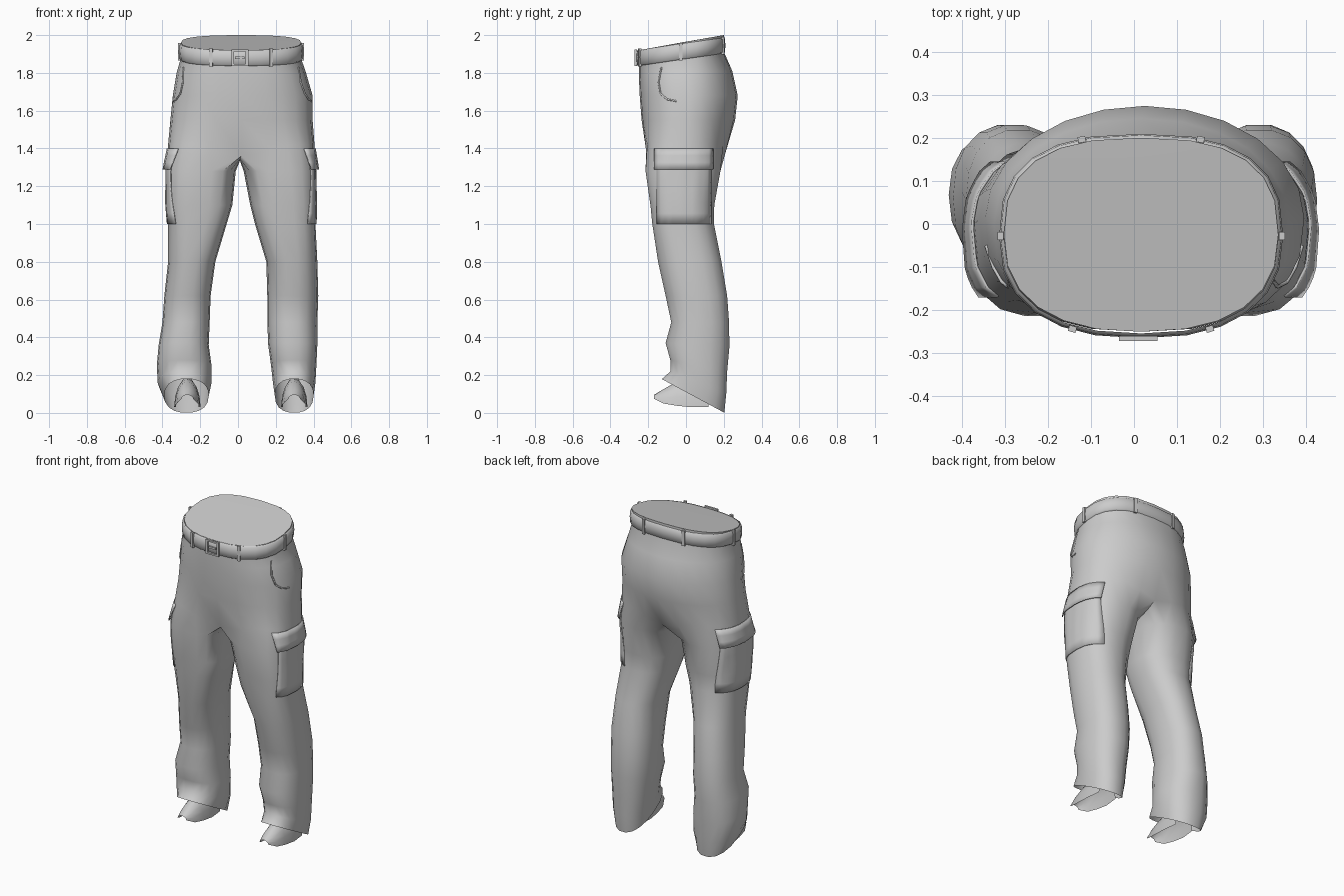
import bpy, bmesh, math
from mathutils import Vector, Matrix
from mathutils.bvhtree import BVHTree

if "Cube" in bpy.data.objects:
    bpy.data.objects.remove(bpy.data.objects["Cube"])


def finish(bm, name, angle=40, recalc=True):
    if recalc:
        bmesh.ops.recalc_face_normals(bm, faces=bm.faces)
    me = bpy.data.meshes.new(name)
    bm.to_mesh(me)
    bm.free()
    ob = bpy.data.objects.new(name, me)
    bpy.context.collection.objects.link(ob)
    bpy.ops.object.select_all(action='DESELECT')
    ob.select_set(True)
    bpy.context.view_layer.objects.active = ob
    bpy.ops.object.shade_smooth_by_angle(angle=math.radians(angle))
    return ob


def spow(v, n):
    return math.copysign(abs(v) ** (2 / n), v)


def oval(a, x0, x1, yf, yb, z, rise, nf=2.3, nb=2.3):
    """Point at angle a on a rounded section; rise lifts the back edge."""
    c, s = math.cos(a), math.sin(a)
    n = nf if s < 0 else nb
    return Vector(((x0 + x1) / 2 + (x1 - x0) / 2 * spow(c, n),
                   (yf + yb) / 2 + (yb - yf) / 2 * spow(s, n),
                   z + rise * spow(s, n)))


def bridge(bm, a, b, closed=True):
    for i in range(len(a) if closed else len(a) - 1):
        j = (i + 1) % len(a)
        bm.faces.new((a[i], a[j], b[j], b[i]))


# Trousers: hip sections (z, rise, x0, x1, front, back, front/back roundness)
hips = [(1.96, .04, -.302, .335, -.25, .20, 2.4, 2.6),
        (1.88, .033, -.302, .333, -.25, .20, 2.4, 2.5),
        (1.80, .01, -.325, .36, -.25, .245, 2.5, 2.1),
        (1.68, 0, -.345, .395, -.245, .274, 2.5, 2.0),
        (1.55, 0, -.358, .395, -.235, .26, 2.6, 2.0),
        (1.42, 0, -.37, .405, -.225, .225, 3.1, 2.2)]
# Leg sections (z, rise, left outer, left inner, right inner, right outer, front, back)
legs = [(1.28, 0, -.378, -.012, .03, .408, -.216, .185),
        (1.10, 0, -.38, -.03, .065, .413, -.19, .152),
        (1.00, 0, -.37, -.06, .09, .41, -.18, .15),
        (.80, 0, -.37, -.12, .15, .42, -.15, .19),
        (.62, 0, -.39, -.145, .155, .425, -.11, .22),
        (.48, 0, -.40, -.15, .155, .42, -.08, .23),
        (.36, -.01, -.42, -.155, .16, .42, -.11, .232),
        (.25, -.03, -.43, -.14, .175, .415, -.085, .22),
        (.16, -.06, -.425, -.14, .185, .41, -.085, .215),
        (.09, -.09, -.39, -.155, .195, .40, -.13, .205)]

bm = bmesh.new()
prev = None
for z, r, x0, x1, yf, yb, nf, nb in hips:
    ring = [bm.verts.new(oval(math.radians(-90 + 15 * k), x0, x1, yf, yb, z, r, nf, nb))
            for k in range(24)]
    if prev:
        bridge(bm, prev, ring)
    else:
        mid = bm.verts.new((.015, -.03, 1.96))
        for i in range(24):
            bm.faces.new((ring[i], ring[(i + 1) % 24], mid))
    prev = ring

# Crotch line runs from back to front and splits the hip ring into two legs
for k, dz, pull in ((0, .06, .88), (1, .03, .96), (-1, .03, .96),
                    (12, .05, .92), (11, .025, .98), (13, .025, .98)):
    prev[k].co.z -= dz
    prev[k].co.y *= pull
crotch = []
for k in range(1, 6):
    t = k / 3 - 1
    crotch.append(bm.verts.new((.01, -.19 * t, 1.335 + .02 * t * t)))
for side in (1, -1):
    ring = [prev[(side * k) % 24] for k in range(13)] + crotch
    for z, r, lo, li, ri, ro, yf, yb in legs:
        x0, x1 = (ri, ro) if side > 0 else (lo, li)
        new = []
        for k in range(18):
            a = math.radians(-120 + 20 * k)
            if side < 0:
                a = math.pi - a
            new.append(bm.verts.new(oval(a, x0, x1, yf, yb, z, r, 3.0 if z > .9 else 2.4)))
        bridge(bm, ring, new)
        ring = new
bmesh.ops.recalc_face_normals(bm, faces=bm.faces)
tree = BVHTree.FromBMesh(bm)
finish(bm, "trousers", 60)


def on_side(side, y, z, off):
    """Point on the outer face of the trousers, pushed outwards."""
    p, n, _, _ = tree.ray_cast(Vector((side * 2, y, z)), Vector((-side, 0, 0)))
    return p + Vector((side * off, 0, 0))


# Side patches: cargo pocket body and flap
def patch(name, side, y0, y1, z0, z1, low, high, rows):
    bm = bmesh.new()
    prev = None
    for i in range(rows + 1):
        v = i / rows
        row = [bm.verts.new(on_side(side, y0 + (y1 - y0) * k / 14, z0 + (z1 - z0) * v,
                                    low + (high - low) * v)) for k in range(15)]
        if prev:
            bridge(bm, prev, row, False)
        prev = row
    bmesh.ops.recalc_face_normals(bm, faces=bm.faces)
    bm.faces.ensure_lookup_table()
    if bm.faces[0].normal.x * side < 0:
        bmesh.ops.reverse_faces(bm, faces=bm.faces)
    ob = finish(bm, name, recalc=False)
    m = ob.modifiers.new("thickness", 'SOLIDIFY')
    m.thickness, m.offset = .006, -1


for side, word in ((1, "right"), (-1, "left")):
    patch(word + "_cargo_pocket", side, -.155, .135, 1.0, 1.34, .007, .007, 6)
    patch(word + "_pocket_flap", side, -.17, .145, 1.29, 1.40, .022, .007, 3)
    # Curved seam of the hip pocket
    cu = bpy.data.curves.new(word + "_hip_pocket_seam", 'CURVE')
    cu.dimensions, cu.bevel_depth, cu.bevel_resolution = '3D', .005, 1
    path = [(-.13, 1.83), (-.145, 1.75), (-.135, 1.69), (-.10, 1.66), (-.05, 1.65)]
    sp = cu.splines.new('POLY')
    sp.points.add(len(path) - 1)
    for p, (y, z) in zip(sp.points, path):
        p.co = (*on_side(side, y, z, .002), 1)
    bpy.context.collection.objects.link(bpy.data.objects.new(cu.name, cu))


# Belt: rounded band around the tilted waist
def belt_point(a, off, dz):
    return oval(a, -.302 - off, .335 + off, -.254 - off, .198 + off, 1.912 + dz, .033, 2.4, 2.6)


bm = bmesh.new()
rings = [[bm.verts.new(belt_point(math.radians(15 * k), off, dz)) for k in range(24)]
         for off, dz in ((0, -.042), (.008, -.036), (.011, 0), (.008, .036), (0, .042))]
for a, b in zip(rings, rings[1:] + rings[:1]):
    bridge(bm, a, b)
finish(bm, "belt", 50)


def box(name, centre, size, turn=0):
    bm = bmesh.new()
    m = (Matrix.Translation(centre) @ Matrix.Rotation(turn, 4, 'Z')
         @ Matrix.Diagonal((*size, 1)))
    bmesh.ops.create_cube(bm, size=1, matrix=m)
    return finish(bm, name)


# Belt loops
for i, deg in enumerate((-115, -65, 0, 71, 109, 180)):
    a = math.radians(deg)
    d = belt_point(a + .05, .015, 0) - belt_point(a - .05, .015, 0)
    box(f"belt_loop_{i + 1}", belt_point(a, .008, 0), (.018, .014, .094), math.atan2(d.y, d.x))

# Buckle frame
for i, (x, z, w, h) in enumerate(((-.028, 1.88, .014, .088), (.048, 1.88, .014, .088),
                                  (.01, 1.919, .07, .01), (.01, 1.841, .07, .01),
                                  (.01, 1.88, .05, .012))):
    box(f"buckle_bar_{i + 1}", (x, -.266, z), (w, .012, h))

# Shoe uppers: open arched shells poking out of the hems
for cx, word in ((-.268, "left"), (.298, "right")):
    bm = bmesh.new()
    prev = None
    for y, w, zb, zt in ((-.17, .03, .075, .095), (-.12, .055, .05, .125),
                         (-.05, .065, .038, .165), (.03, .07, .03, .18), (.12, .06, .03, .19)):
        row = [bm.verts.new((cx - w * math.cos(math.pi * k / 8), y,
                             zb + (zt - zb) * math.sin(math.pi * k / 8))) for k in range(9)]
        if prev:
            bridge(bm, prev, row, False)
        prev = row
    finish(bm, word + "_shoe_upper")
